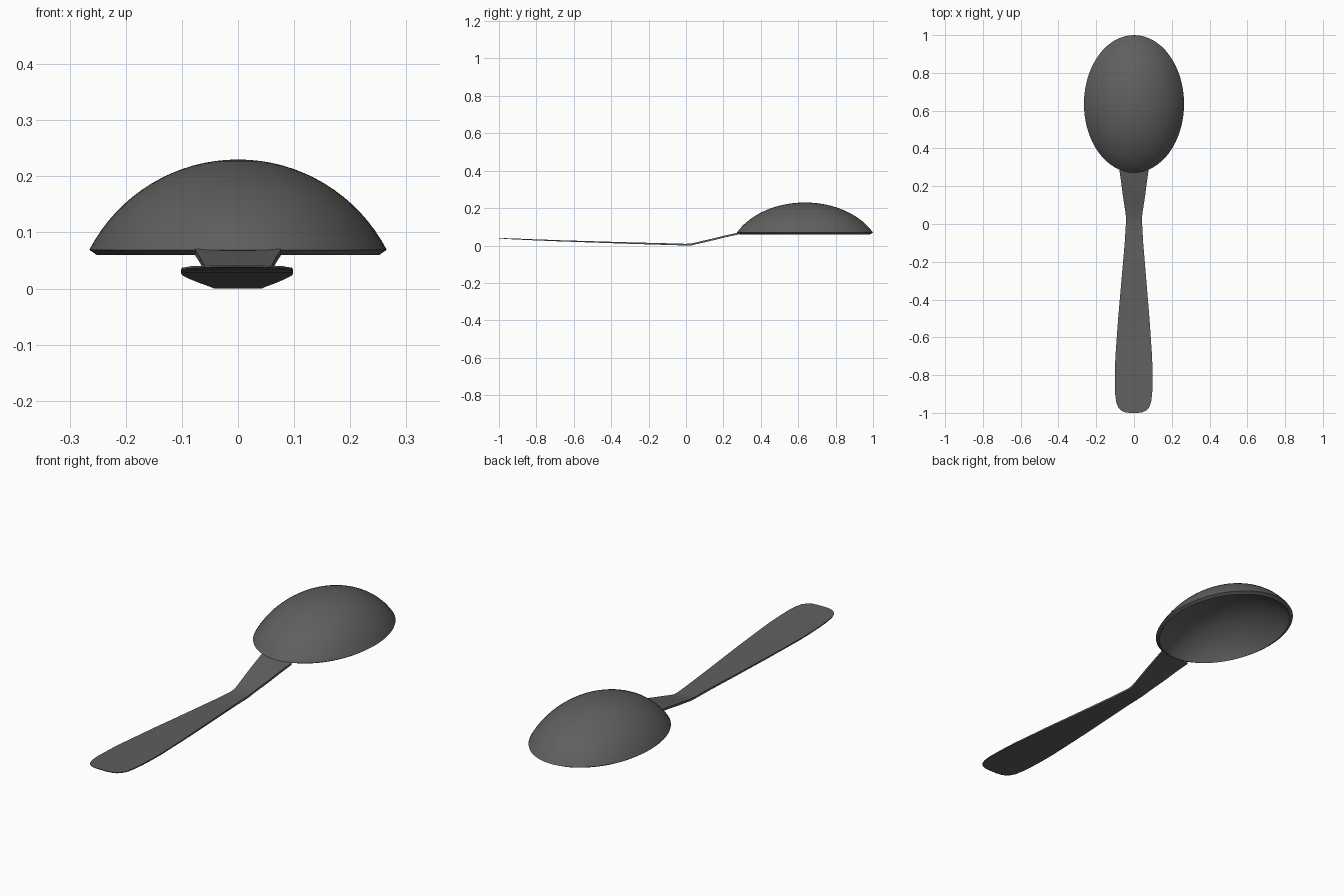
import bpy, bmesh, math

if "Cube" in bpy.data.objects:
    bpy.data.objects.remove(bpy.data.objects["Cube"])

# Dark grey finish shared by both parts
dark = bpy.data.materials.new("dark_grey")
dark.diffuse_color = (0.115, 0.115, 0.115, 1)
dark.use_nodes = True
dark.node_tree.nodes["Principled BSDF"].inputs["Base Color"].default_value = dark.diffuse_color


def finish(bm, name):
    bmesh.ops.recalc_face_normals(bm, faces=bm.faces)
    mesh = bpy.data.meshes.new(name)
    bm.to_mesh(mesh)
    bm.free()
    mesh.materials.append(dark)
    obj = bpy.data.objects.new(name, mesh)
    bpy.context.collection.objects.link(obj)
    bpy.ops.object.select_all(action='DESELECT')
    obj.select_set(True)
    bpy.context.view_layer.objects.active = obj
    bpy.ops.object.shade_smooth_by_angle(angle=math.radians(35))
    return obj


# Bowl: circular-arc cap stretched along y, with an inner shell and a bevelled rim
SEG, RINGS = 64, 16
HALF_W, HALF_L, CENTRE_Y = 0.265, 0.364, 0.636


def arc(half_width, rim_z, apex_z):
    h = apex_z - rim_z
    radius = (half_width ** 2 + h ** 2) / (2 * h)
    end = math.asin(half_width / radius)
    angles = [end * i / RINGS for i in range(RINGS + 1)]
    return [(radius * math.sin(a), apex_z - radius + radius * math.cos(a)) for a in angles]


profile = arc(HALF_W, 0.069, 0.23) + arc(0.252, 0.06, 0.215)[::-1]
bm = bmesh.new()
verts = [bm.verts.new((r, 0, z)) for r, z in profile]
edges = [bm.edges.new(pair) for pair in zip(verts, verts[1:])]
bmesh.ops.spin(bm, geom=verts + edges, cent=(0, 0, 0), axis=(0, 0, 1),
               angle=math.tau, steps=SEG, use_duplicate=False)
bmesh.ops.remove_doubles(bm, verts=bm.verts, dist=1e-5)
bmesh.ops.scale(bm, vec=(1, HALF_L / HALF_W, 1), verts=bm.verts)
bmesh.ops.translate(bm, vec=(0, CENTRE_Y, 0), verts=bm.verts)
finish(bm, "spoon_bowl")

# Handle: thin strip lofted through (y, half width, underside height, thickness)
stations = [
    (-1.0, 0.022, 0.038, 0.003), (-0.997, 0.046, 0.038, 0.003),
    (-0.988, 0.066, 0.037, 0.003), (-0.972, 0.081, 0.036, 0.004),
    (-0.945, 0.092, 0.034, 0.004), (-0.9, 0.098, 0.032, 0.005),
    (-0.84, 0.1, 0.029, 0.005), (-0.77, 0.0995, 0.026, 0.006),
    (-0.7, 0.097, 0.023, 0.006), (-0.5, 0.083, 0.016, 0.007),
    (-0.3, 0.066, 0.009, 0.008), (-0.1, 0.049, 0.003, 0.009),
    (0.0, 0.043, 0.0, 0.009), (0.03, 0.042, 0.001, 0.01),
    (0.06, 0.045, 0.008, 0.01), (0.15, 0.059, 0.029, 0.01),
    (0.22, 0.068, 0.046, 0.01), (0.285, 0.077, 0.06, 0.01),
]
bm = bmesh.new()
sections = []
for y, w, z, t in stations:
    x = 0.002 * min(0, y)  # the tail drifts very slightly sideways
    sections.append([bm.verts.new(p) for p in
                     ((x - w, y, z), (x + w, y, z), (x + w, y, z + t), (x - w, y, z + t))])
for a, b in zip(sections, sections[1:]):
    for i in range(4):
        j = (i + 1) % 4
        bm.faces.new((a[i], a[j], b[j], b[i]))
bm.faces.new(sections[0])
bm.faces.new(sections[-1])
finish(bm, "spoon_handle")
